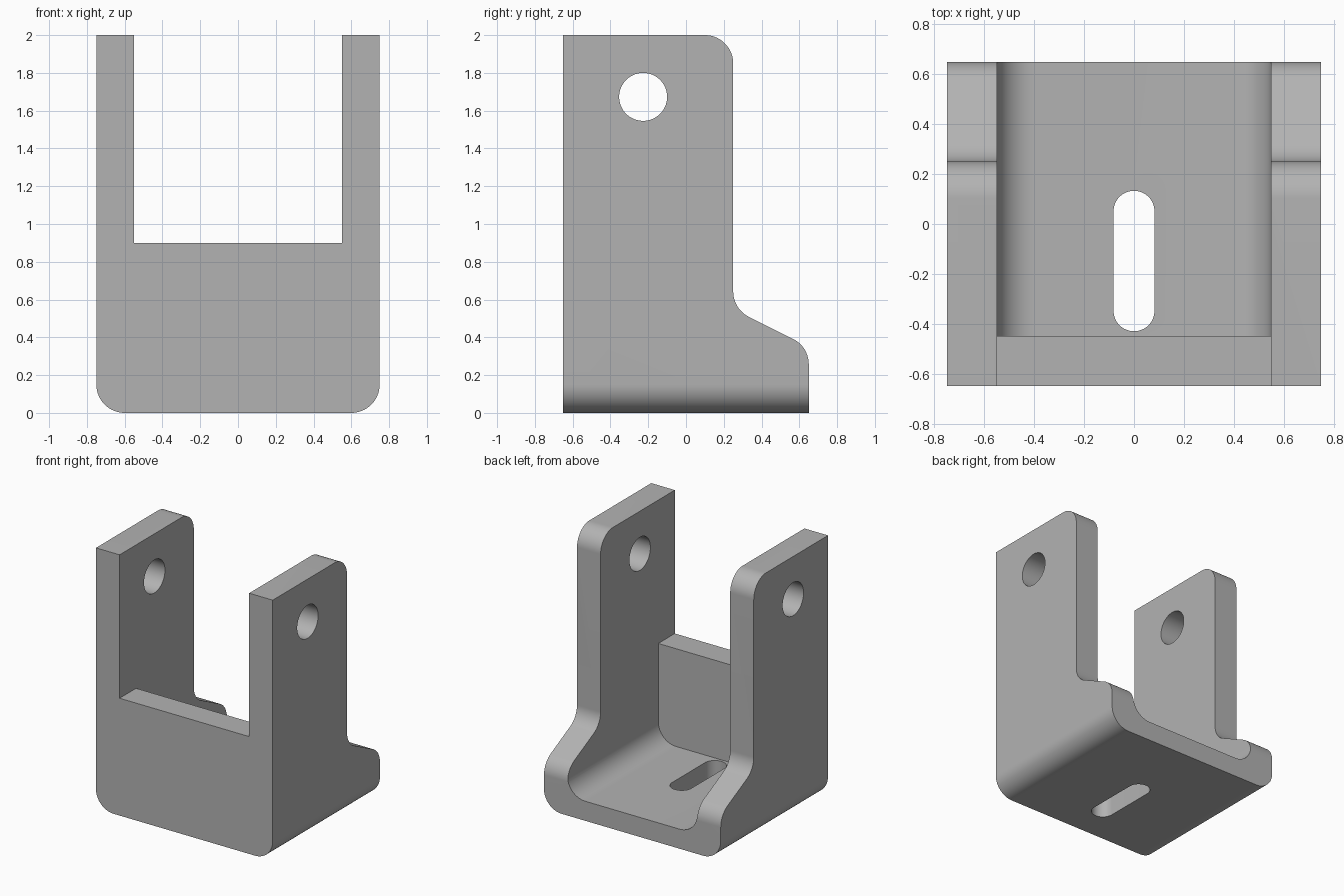
import bpy, bmesh, math
from mathutils import Vector

if "Cube" in bpy.data.objects:
    bpy.data.objects.remove(bpy.data.objects["Cube"], do_unlink=True)

FILLET = 0.15

grey = bpy.data.materials.new("plain grey")
grey.use_nodes = True
grey.diffuse_color = (0.45, 0.45, 0.45, 1)
grey.node_tree.nodes["Principled BSDF"].inputs["Base Color"].default_value = grey.diffuse_color


def rounded(corners, steps=16):
    """Outline from (u, v, radius) corners, each rounded by a tangent arc."""
    out = []
    for i, (u, v, r) in enumerate(corners):
        p = Vector((u, v))
        if r == 0:
            out.append(p)
            continue
        a = (Vector(corners[i - 1][:2]) - p).normalized()
        b = (Vector(corners[(i + 1) % len(corners)][:2]) - p).normalized()
        half = a.angle(b) / 2
        centre = p + (a + b).normalized() * r / math.sin(half)
        start = p + a * r / math.tan(half) - centre
        sweep = (p + b * r / math.tan(half) - centre).angle_signed(start)
        for k in range(steps + 1):
            t = sweep * k / steps
            c, s = math.cos(t), math.sin(t)
            out.append(centre + Vector((start.x * c - start.y * s, start.x * s + start.y * c)))
    return out


def prism(name, outline, axis, low, high):
    """Extrude an outline along x, y or z between two positions."""
    place = {"x": lambda u, v, w: (w, u, v),
             "y": lambda u, v, w: (u, w, v),
             "z": lambda u, v, w: (u, v, w)}[axis]
    bm = bmesh.new()
    face = bm.faces.new([bm.verts.new(place(p.x, p.y, low)) for p in outline])
    extruded = bmesh.ops.extrude_face_region(bm, geom=[face])["geom"]
    bmesh.ops.translate(bm, vec=place(0, 0, high - low),
                        verts=[e for e in extruded if isinstance(e, bmesh.types.BMVert)])
    bmesh.ops.recalc_face_normals(bm, faces=bm.faces)
    mesh = bpy.data.meshes.new(name)
    bm.to_mesh(mesh)
    bm.free()
    mesh.materials.append(grey)
    obj = bpy.data.objects.new(name, mesh)
    bpy.context.collection.objects.link(obj)
    return obj


def circle(u, v, r, n=64):
    return [Vector((u + r * math.cos(math.tau * k / n), v + r * math.sin(math.tau * k / n)))
            for k in range(n)]


# Bracket body: stepped side outline, trimmed by the round-bottomed front outline
side = rounded([(-0.65, 0, 0), (0.65, 0, 0), (0.65, 0.35, FILLET),
                (0.25, 0.55, FILLET), (0.25, 2, FILLET), (-0.65, 2, 0)])
bracket = prism("clevis_bracket", side, "x", -0.75, 0.75)
front = rounded([(-0.75, 0, FILLET), (0.75, 0, FILLET), (0.75, 2.1, 0), (-0.75, 2.1, 0)])
channel = rounded([(-0.55, 0.15, FILLET), (0.55, 0.15, FILLET), (0.55, 2.2, 0), (-0.55, 2.2, 0)])
notch = rounded([(-0.55, 0.9, 0), (0.55, 0.9, 0), (0.55, 2.2, 0), (-0.55, 2.2, 0)])
slot = rounded([(-0.082, -0.43, 0.0819), (0.082, -0.43, 0.0819),
                (0.082, 0.133, 0.0819), (-0.082, 0.133, 0.0819)])

tools = [
    ("INTERSECT", prism("front_outline", front, "y", -0.8, 0.8)),
    ("DIFFERENCE", prism("channel_cutter", channel, "y", -0.45, 0.9)),
    ("DIFFERENCE", prism("notch_cutter", notch, "y", -0.9, 0.0)),
    ("DIFFERENCE", prism("pin_hole_cutter", circle(-0.227, 1.673, 0.127), "x", -1, 1)),
    ("DIFFERENCE", prism("slot_cutter", slot, "z", -0.5, 0.5)),
]

bpy.ops.object.select_all(action="DESELECT")
bpy.context.view_layer.objects.active = bracket
bracket.select_set(True)
for operation, tool in tools:
    tool.hide_render = True
    mod = bracket.modifiers.new(tool.name, "BOOLEAN")
    mod.operation = operation
    mod.solver = "EXACT"
    mod.object = tool
    bpy.ops.object.modifier_apply(modifier=mod.name)
    bpy.data.objects.remove(tool, do_unlink=True)

# Smooth fillets and bores, crisp edges
bpy.ops.object.shade_smooth_by_angle(angle=math.radians(30))
